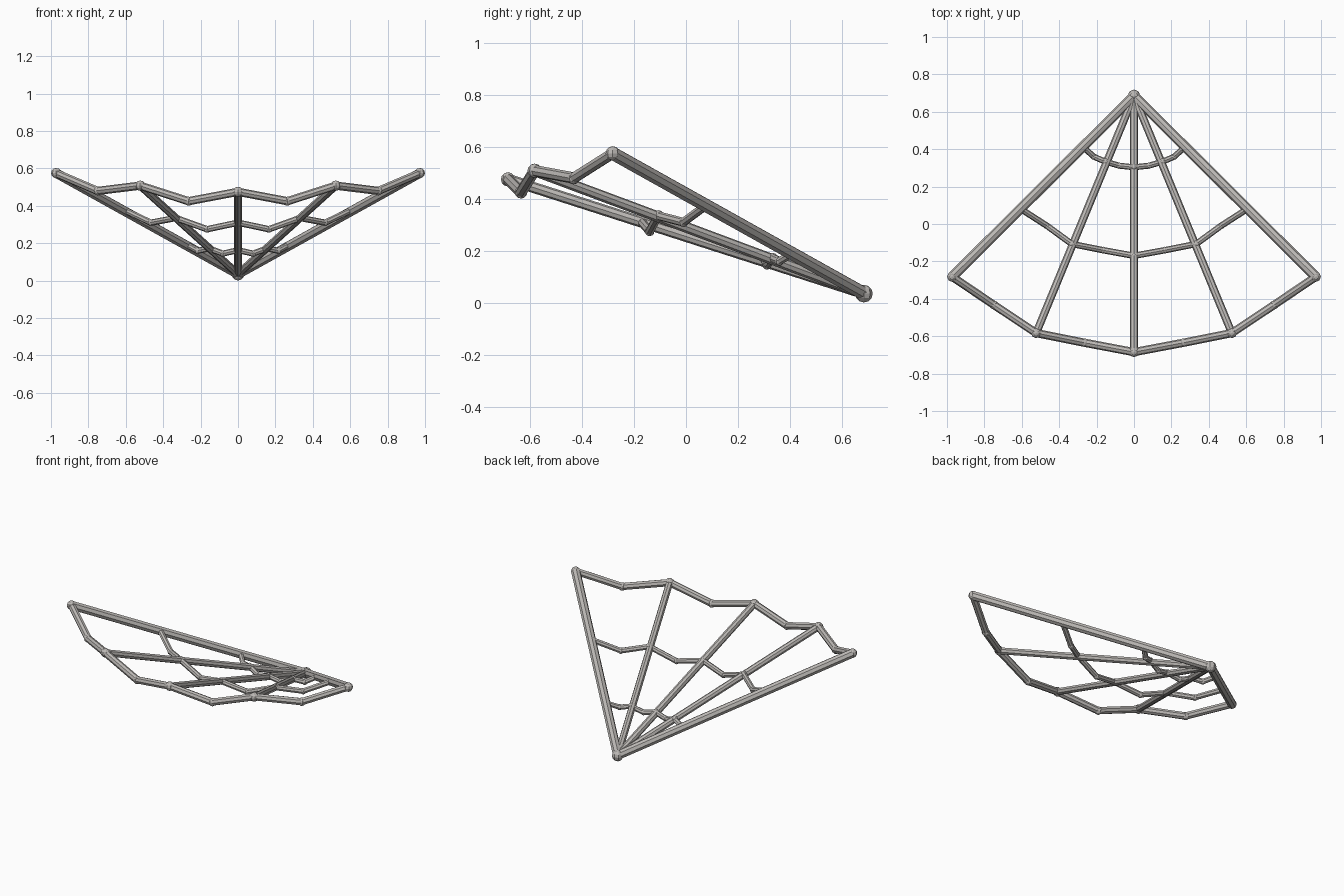
import bpy
from mathutils import Vector

if "Cube" in bpy.data.objects:
    bpy.data.objects.remove(bpy.data.objects["Cube"])

grey = bpy.data.materials.new("warm_grey")
grey.diffuse_color = (0.50, 0.48, 0.46, 1)
grey.use_nodes = True
grey.node_tree.nodes["Principled BSDF"].inputs["Base Color"].default_value = grey.diffuse_color


def rod(name, a, b, r):
    """Eight-sided rod between two points."""
    a, b = Vector(a), Vector(b)
    d = b - a
    bpy.ops.mesh.primitive_cylinder_add(
        vertices=8, radius=r, depth=d.length, location=(a + b) / 2,
        rotation=d.to_track_quat('Z', 'Y').to_euler())
    o = bpy.context.object
    o.name = name
    o.data.materials.append(grey)


def joint(name, p, r):
    """Faceted knob that covers the rod ends."""
    bpy.ops.mesh.primitive_uv_sphere_add(segments=8, ring_count=6, radius=r, location=p)
    o = bpy.context.object
    o.name = name
    o.data.materials.append(grey)


def mirrored(half):
    """Continue a half path, ending at x = 0, across to the other side."""
    return half + [(-x, y, z) for x, y, z in half[-2::-1]]


# Each path runs spoke, sag, spoke, sag, centre spoke
apex = (0, 0.685, 0.035)
rim = mirrored([(0.972, -0.282, 0.575), (0.75, -0.432, 0.48), (0.523, -0.583, 0.508),
                (0.264, -0.635, 0.425), (0, -0.685, 0.475)])
middle = mirrored([(0.602, 0.078, 0.375), (0.465, -0.01, 0.31), (0.332, -0.107, 0.335),
                   (0.165, -0.14, 0.275), (0, -0.17, 0.31)])
inner = mirrored([(0.27, 0.41, 0.19), (0.215, 0.36, 0.16), (0.153, 0.333, 0.172),
                  (0.08, 0.312, 0.145), (0, 0.303, 0.163)])

# Spokes fanning out of the apex, heavier at both edges
joint("apex_joint", apex, 0.034)
for i, end in enumerate(rim[::2]):
    edge = i in (0, 4)
    rod("edge_spoke" if edge else "spoke", apex, end, 0.027 if edge else 0.021)

# Sagging cross strands
for name, path, r in (("rim", rim, 0.022), ("middle_strand", middle, 0.017),
                      ("inner_strand", inner, 0.016)):
    for a, b in zip(path, path[1:]):
        rod(name, a, b, r)
    for i, p in enumerate(path):
        on_spoke = i % 2 == 0
        joint(name + "_joint", p, r * (1.25 if on_spoke else 1.1))
